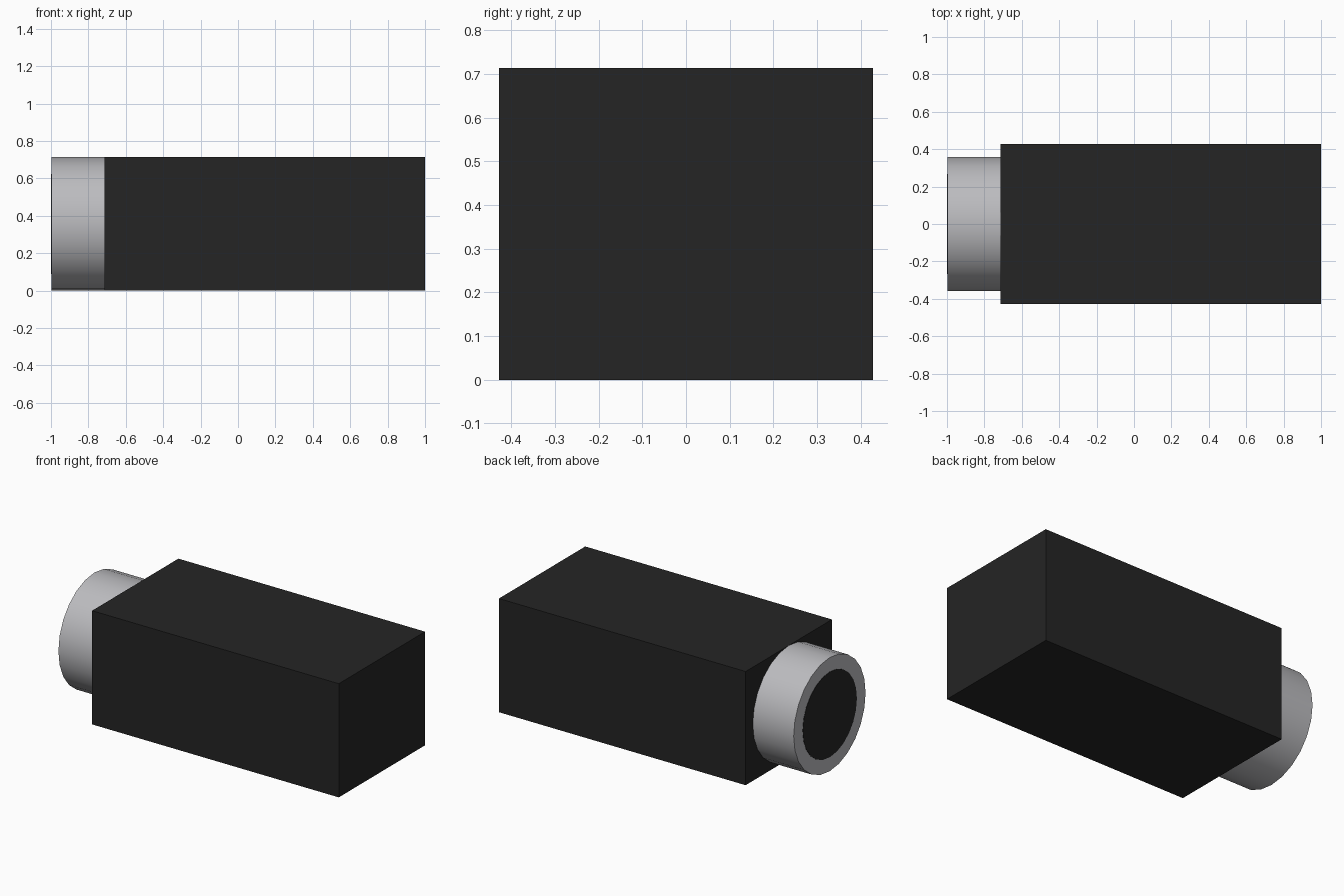
import bpy
import math

cube = bpy.data.objects.get("Cube")
if cube:
    bpy.data.objects.remove(cube, do_unlink=True)


def material(name, color):
    mat = bpy.data.materials.new(name)
    mat.use_nodes = True
    mat.diffuse_color = (*color, 1)
    mat.node_tree.nodes["Principled BSDF"].inputs["Base Color"].default_value = (*color, 1)
    return mat


black = material("matte black", (0.018, 0.018, 0.018))
silver = material("light grey metal", (0.50, 0.50, 0.52))

RADIUS = 0.357      # barrel radius, half the body height
BODY_FRONT = -0.714  # where the barrel leaves the body


def disc_x(name, radius, x0, x1, mat):
    """24-sided cylinder lying along x between x0 and x1."""
    bpy.ops.mesh.primitive_cylinder_add(
        vertices=24, radius=radius, depth=x1 - x0,
        location=((x0 + x1) / 2, 0, RADIUS), rotation=(0, math.pi / 2, 0))
    obj = bpy.context.object
    obj.name = name
    obj.data.materials.append(mat)
    bpy.ops.object.transform_apply(location=False, rotation=True, scale=True)
    bpy.ops.object.shade_smooth_by_angle(angle=math.radians(30))
    return obj


# Box body
bpy.ops.mesh.primitive_cube_add(size=1, location=((1 + BODY_FRONT) / 2, 0, RADIUS))
body = bpy.context.object
body.name = "body"
body.scale = (1 - BODY_FRONT, 0.856, 2 * RADIUS)
bpy.ops.object.transform_apply(location=False, rotation=False, scale=True)
body.data.materials.append(black)

# Lens barrel and the dark glass set into its end
disc_x("lens_barrel", RADIUS, -0.998, BODY_FRONT, silver)
disc_x("lens_glass", 0.268, -1.0, -0.992, black)
